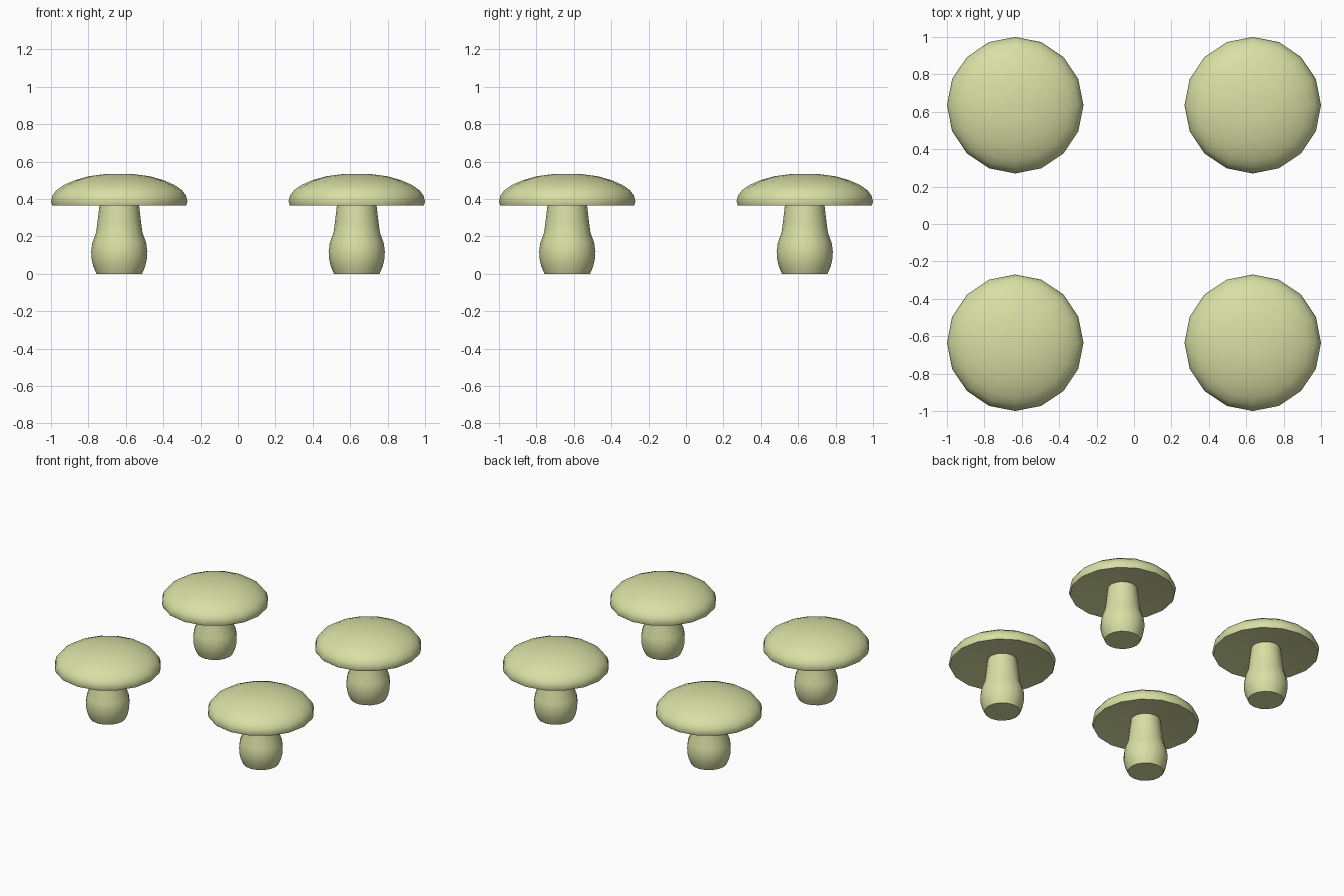
import bpy, bmesh, math

if "Cube" in bpy.data.objects:
    bpy.data.objects.remove(bpy.data.objects["Cube"])

SIDES = 16

# single flat colour
mat = bpy.data.materials.new("pale_olive")
mat.diffuse_color = (0.69, 0.74, 0.37, 1)
mat.use_nodes = True
mat.node_tree.nodes["Principled BSDF"].inputs["Base Color"].default_value = mat.diffuse_color

# (radius, height) outlines
STEM = [(0, 0), (0.122, 0), (0.139, 0.04), (0.148, 0.08), (0.150, 0.12), (0.144, 0.165),
        (0.124, 0.22), (0.116, 0.28), (0.106, 0.365), (0.10, 0.41)]
CAP = [(0, 0.405), (0.10, 0.40), (0.358, 0.365), (0.365, 0.387), (0.357, 0.418), (0.335, 0.447),
       (0.295, 0.475), (0.235, 0.501), (0.165, 0.521), (0.075, 0.533), (0, 0.533)]


def lathe(name, profile):
    """Revolve an outline into a mesh, closing to a point where radius is 0."""
    bm = bmesh.new()
    rings = []
    for r, z in profile:
        if r == 0:
            rings.append([bm.verts.new((0, 0, z))] * SIDES)
        else:
            rings.append([bm.verts.new((r * math.cos(2 * math.pi * i / SIDES),
                                        r * math.sin(2 * math.pi * i / SIDES), z))
                          for i in range(SIDES)])
    for a, b in zip(rings, rings[1:]):
        for i in range(SIDES):
            j = (i + 1) % SIDES
            bm.faces.new(list(dict.fromkeys((a[i], a[j], b[j], b[i]))))
    bmesh.ops.recalc_face_normals(bm, faces=bm.faces)
    # smooth shading with sharp rims
    for f in bm.faces:
        f.smooth = True
    for e in bm.edges:
        e.smooth = e.is_boundary or e.calc_face_angle(0) < math.radians(50)
    mesh = bpy.data.meshes.new(name)
    bm.to_mesh(mesh)
    bm.free()
    mesh.materials.append(mat)
    return mesh


stem, cap = lathe("stem", STEM), lathe("cap", CAP)

# four mushrooms at the corners of a square
for sx, side in ((-1, "left"), (1, "right")):
    for sy, depth in ((-1, "front"), (1, "back")):
        for part, mesh in (("stem", stem), ("cap", cap)):
            ob = bpy.data.objects.new(f"{depth}_{side}_{part}", mesh)
            ob.location = (0.635 * sx, 0.635 * sy, 0)
            bpy.context.collection.objects.link(ob)
